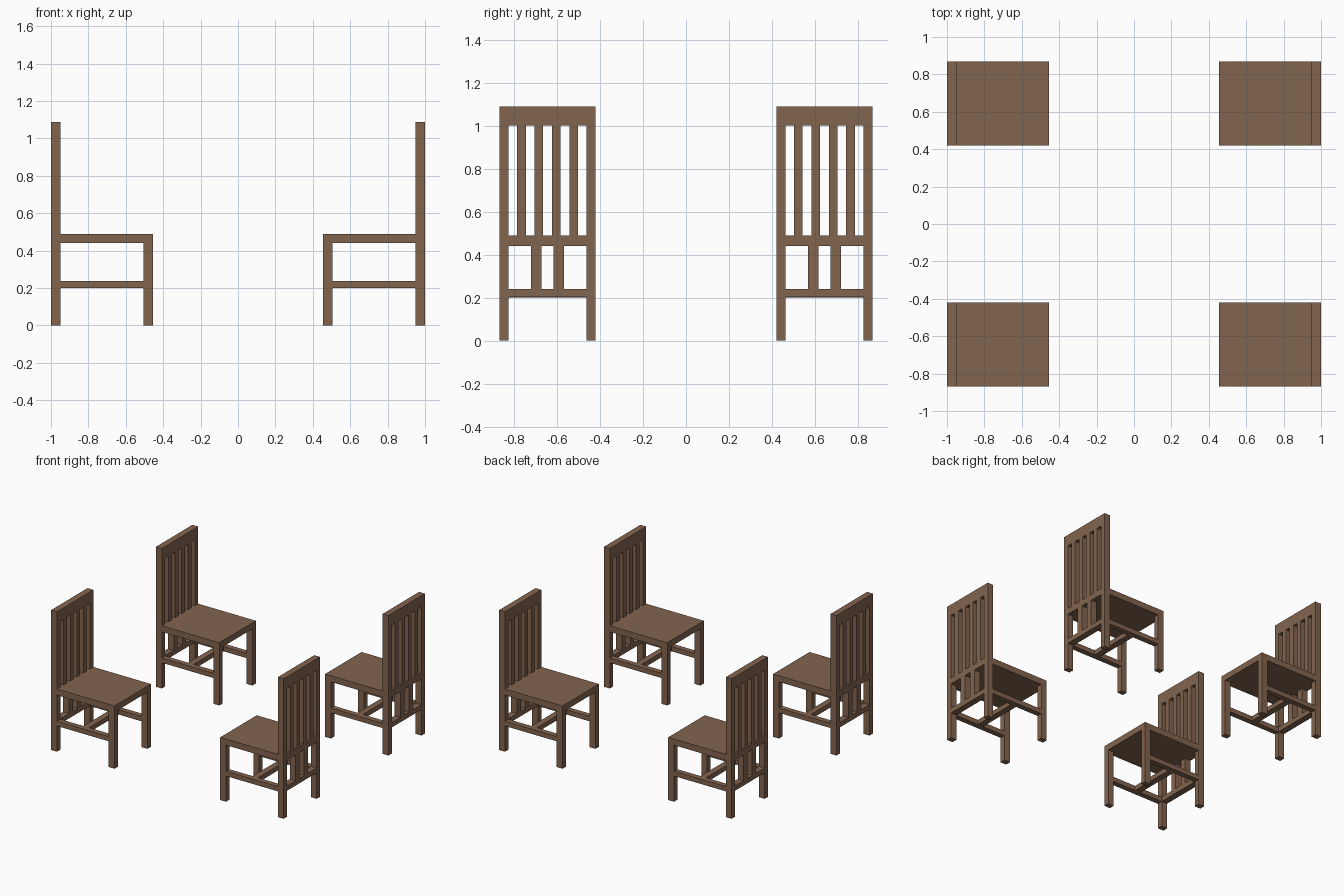
import bpy, bmesh

if "Cube" in bpy.data.objects:
    bpy.data.objects.remove(bpy.data.objects["Cube"])

wood = bpy.data.materials.new("brown_wood")
wood.diffuse_color = (0.225, 0.128, 0.078, 1)
wood.use_nodes = True
wood.node_tree.nodes["Principled BSDF"].inputs["Base Color"].default_value = wood.diffuse_color

# Chair extents for the quadrant x > 0, y > 0 (back rest on the outer x side)
X0, X1 = 0.455, 1.0
Y0, Y1 = 0.42, 0.868
YC = (Y0 + Y1) / 2
T, W = 0.05, 0.042          # timber thickness along x / width along y
BX = X1 - T                 # inner face of the back rest


def part(name, boxes, sx, sy):
    """One object made of boxes (x0,x1,y0,y1,z0,z1), mirrored into a quadrant."""
    bm = bmesh.new()
    for x0, x1, y0, y1, z0, z1 in boxes:
        for v in bmesh.ops.create_cube(bm, size=1)["verts"]:
            v.co = (sx * ((x0 + x1) / 2 + v.co.x * (x1 - x0)),
                    sy * ((y0 + y1) / 2 + v.co.y * (y1 - y0)),
                    (z0 + z1) / 2 + v.co.z * (z1 - z0))
    bmesh.ops.recalc_face_normals(bm, faces=bm.faces)
    me = bpy.data.meshes.new(name)
    bm.to_mesh(me)
    bm.free()
    me.materials.append(wood)
    bpy.context.collection.objects.link(bpy.data.objects.new(name, me))


def chair(sx, sy):
    sides = [(Y0, Y0 + W), (Y1 - W, Y1)]
    inner = (Y0 + W, Y1 - W)
    # seat slab and the rail that carries it through the back
    part("seat", [(X0, BX, Y0, Y1, 0.44, 0.488)], sx, sy)
    part("seat_back_rail", [(BX, X1, *inner, 0.44, 0.488)], sx, sy)
    # legs
    part("front_legs", [(X0, X0 + T, *s, 0, 0.44) for s in sides], sx, sy)
    part("back_posts", [(BX, X1, *s, 0, 1.0) for s in sides], sx, sy)
    # back rest
    part("top_rail", [(BX, X1, Y0, Y1, 1.0, 1.088)], sx, sy)
    part("back_slats", [(BX, X1, YC + o - 0.02, YC + o + 0.02, 0.488, 1.0)
                        for o in (-0.121, -0.04, 0.04, 0.121)], sx, sy)
    part("lower_slats", [(BX, X1, YC + o - 0.024, YC + o + 0.024, 0.24, 0.44)
                         for o in (-0.052, 0.052)], sx, sy)
    # stretchers: back, two sides and a middle cross bar
    part("back_stretcher", [(BX, X1, *inner, 0.202, 0.24)], sx, sy)
    part("side_stretchers", [(X0 + T, BX, *s, 0.2, 0.237) for s in sides], sx, sy)
    xm = (X0 + X1) / 2
    part("cross_stretcher", [(xm - 0.024, xm + 0.024, *inner, 0.2, 0.237)], sx, sy)


# Four chairs, one per quadrant, facing inward
for sx in (-1, 1):
    for sy in (-1, 1):
        chair(sx, sy)
